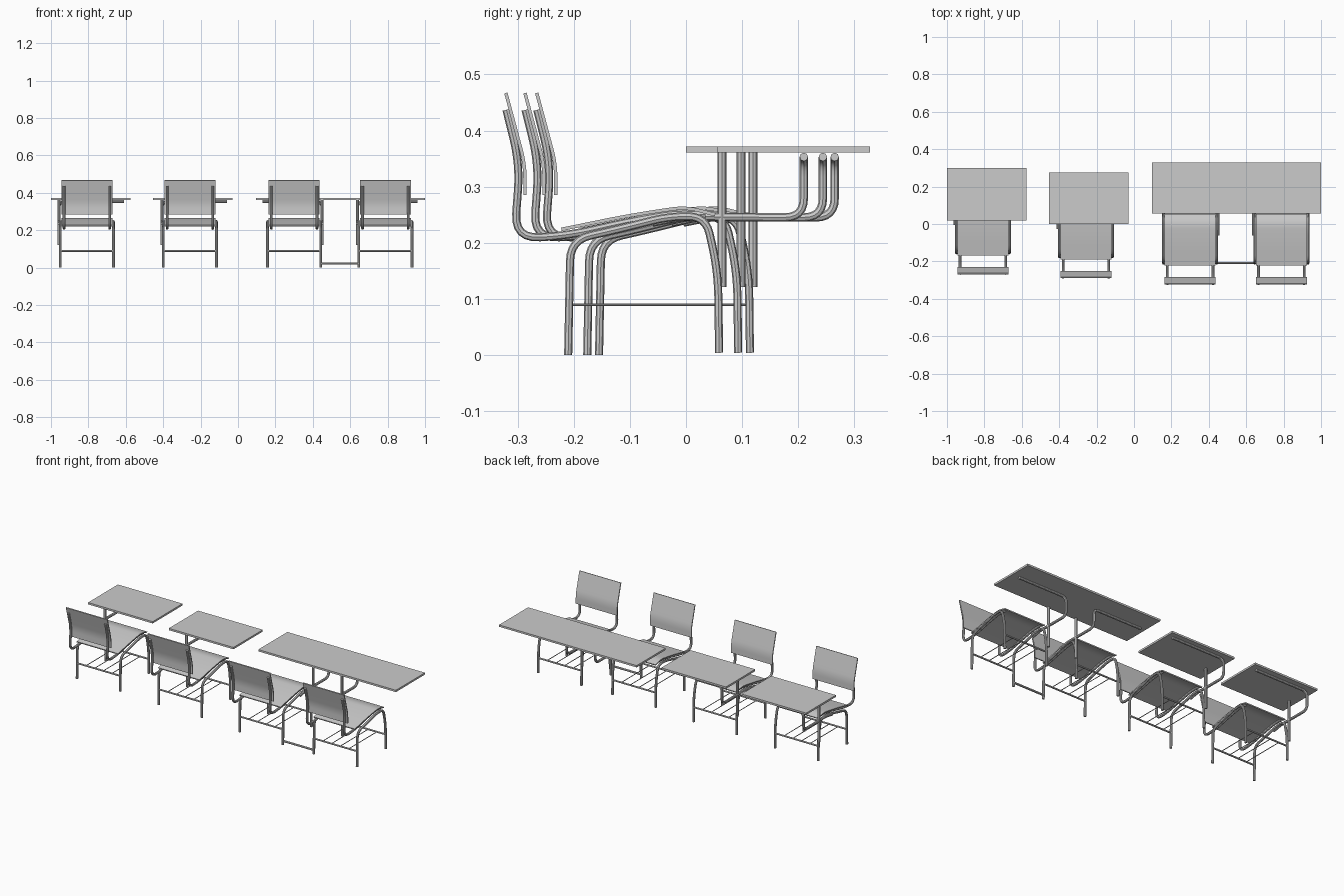
import bpy
from mathutils import Vector

cube = bpy.data.objects.get("Cube")
if cube:
    bpy.data.objects.remove(cube, do_unlink=True)

grey = bpy.data.materials.new("plain_grey")
grey.use_nodes = True
COLOUR = (0.6, 0.6, 0.6, 1)
grey.diffuse_color = COLOUR
grey.node_tree.nodes["Principled BSDF"].inputs["Base Color"].default_value = COLOUR


def activate(obj):
    bpy.ops.object.select_all(action='DESELECT')
    obj.select_set(True)
    bpy.context.view_layer.objects.active = obj


def fillet(points, radius, steps=6):
    """Round the inner corners of a path."""
    pts = [Vector(p) for p in points]
    out = [pts[0]]
    for a, b, c in zip(pts, pts[1:], pts[2:]):
        r = min(radius, (a - b).length * 0.48, (c - b).length * 0.48)
        start = b + (a - b).normalized() * r
        end = b + (c - b).normalized() * r
        for i in range(steps + 1):
            t = i / steps
            out.append(start * (1 - t) ** 2 + b * 2 * t * (1 - t) + end * t * t)
    return out + [pts[-1]]


def tube(name, points, radius, bend=0.05):
    curve = bpy.data.curves.new(name, 'CURVE')
    curve.dimensions = '3D'
    curve.bevel_depth = radius
    curve.bevel_resolution = 2
    curve.use_fill_caps = True
    path = fillet(points, bend)
    spline = curve.splines.new('POLY')
    spline.points.add(len(path) - 1)
    for sp, p in zip(spline.points, path):
        sp.co = (*p, 1)
    obj = bpy.data.objects.new(name, curve)
    bpy.context.collection.objects.link(obj)
    curve.materials.append(grey)
    activate(obj)
    bpy.ops.object.convert(target='MESH')
    bpy.ops.object.shade_smooth_by_angle()
    return obj


def sheet(name, x, half_width, profile, thickness):
    """Bent panel: a y-z profile spread along x and thickened."""
    path = fillet([(0, y, z) for y, z in profile], 0.06)
    verts = [(x + s * half_width, p.y, p.z) for p in path for s in (-1, 1)]
    faces = [(i, i + 1, i + 3, i + 2) for i in range(0, len(verts) - 2, 2)]
    mesh = bpy.data.meshes.new(name)
    mesh.from_pydata(verts, [], faces)
    mesh.materials.append(grey)
    obj = bpy.data.objects.new(name, mesh)
    bpy.context.collection.objects.link(obj)
    solid = obj.modifiers.new("thickness", 'SOLIDIFY')
    solid.thickness = thickness
    solid.offset = 0
    activate(obj)
    bpy.ops.object.modifier_apply(modifier="thickness")
    bpy.ops.object.shade_smooth_by_angle()


def table_top(name, x0, x1, y0, y1):
    bpy.ops.mesh.primitive_cube_add(size=1, location=((x0 + x1) / 2, (y0 + y1) / 2, 0.366))
    obj = bpy.context.object
    obj.name = name
    obj.scale = (x1 - x0, y1 - y0, 0.011)
    bpy.ops.object.transform_apply(location=False, rotation=False, scale=True)
    obj.data.materials.append(grey)


LEG = [(-0.21, 0), (-0.206, 0.205), (-0.13, 0.222), (-0.03, 0.247),
       (0.035, 0.247), (0.057, 0.15), (0.059, 0.004)]
FRAME = [(-0.32, 0.437), (-0.296, 0.34), (-0.306, 0.207), (-0.21, 0.213),
         (-0.1, 0.238), (-0.02, 0.252), (0.035, 0.25)]
BACK = [(-0.321, 0.467), (-0.287, 0.34), (-0.287, 0.285)]
SEAT = [(-0.222, 0.224), (-0.1, 0.249), (0, 0.264), (0.052, 0.25)]
REAR, FRONT, RACK = -0.207, 0.057, 0.09


def chair(label, cx, dy, side, beam_end):
    def side_path(points, x):
        return [(x, y + dy, z) for y, z in points]

    # Bent side legs and back supports, mirrored left and right
    for s, word in ((-1, "right"), (1, "left")):
        tube(f"{label}_{word}_legs", side_path(LEG, cx + s * 0.142), 0.0072)
        tube(f"{label}_{word}_back_support", side_path(FRAME, cx + s * 0.122), 0.0072)

    # Seat and backrest panels
    sheet(f"{label}_seat", cx, 0.136, [(y + dy, z) for y, z in SEAT], 0.006)
    sheet(f"{label}_backrest", cx, 0.136, [(y + dy, z) for y, z in BACK], 0.006)

    # Book rack: two cross bars and four thin rods
    for y, word in ((REAR, "rear"), (FRONT, "front")):
        tube(f"{label}_{word}_rack_bar",
             [(cx - 0.142, y + dy, RACK), (cx + 0.142, y + dy, RACK)], 0.005)
    for i in range(4):
        x = cx + (i - 1.5) * 0.057
        tube(f"{label}_rack_rod_{i + 1}",
             [(x, REAR + dy, RACK), (x, FRONT + dy, RACK)], 0.0022)

    # Table post and the swept arm that becomes the beam under the table
    px = cx + side * 0.15
    tube(f"{label}_table_post",
         [(px, 0.064 + dy, 0.121), (px, 0.064 + dy, 0.361)], 0.008)
    arm = side_path([(-0.06, 0.236), (0, 0.248), (0.06, 0.246), (0.21, 0.245), (0.21, 0.353)], px)
    tube(f"{label}_table_arm", arm + [(beam_end, 0.21 + dy, 0.353)], 0.0075, 0.035)


# Four seats in a row
chair("first_chair", -0.808, 0.055, -1, -0.61)
chair("second_chair", -0.257, 0.034, -1, -0.06)
chair("third_chair", 0.30, 0, 1, 0.13)
chair("fourth_chair", 0.788, 0, -1, 0.96)

# Two single tables and one shared table
table_top("first_table", -1.0, -0.575, 0.02, 0.30)
table_top("second_table", -0.455, -0.03, 0.0, 0.275)
table_top("shared_table", 0.095, 1.0, 0.055, 0.328)

# Floor bar joining the rear legs of the paired chairs
tube("joining_bar", [(0.442, REAR - 0.001, 0.022), (0.646, REAR - 0.001, 0.022)], 0.006)
